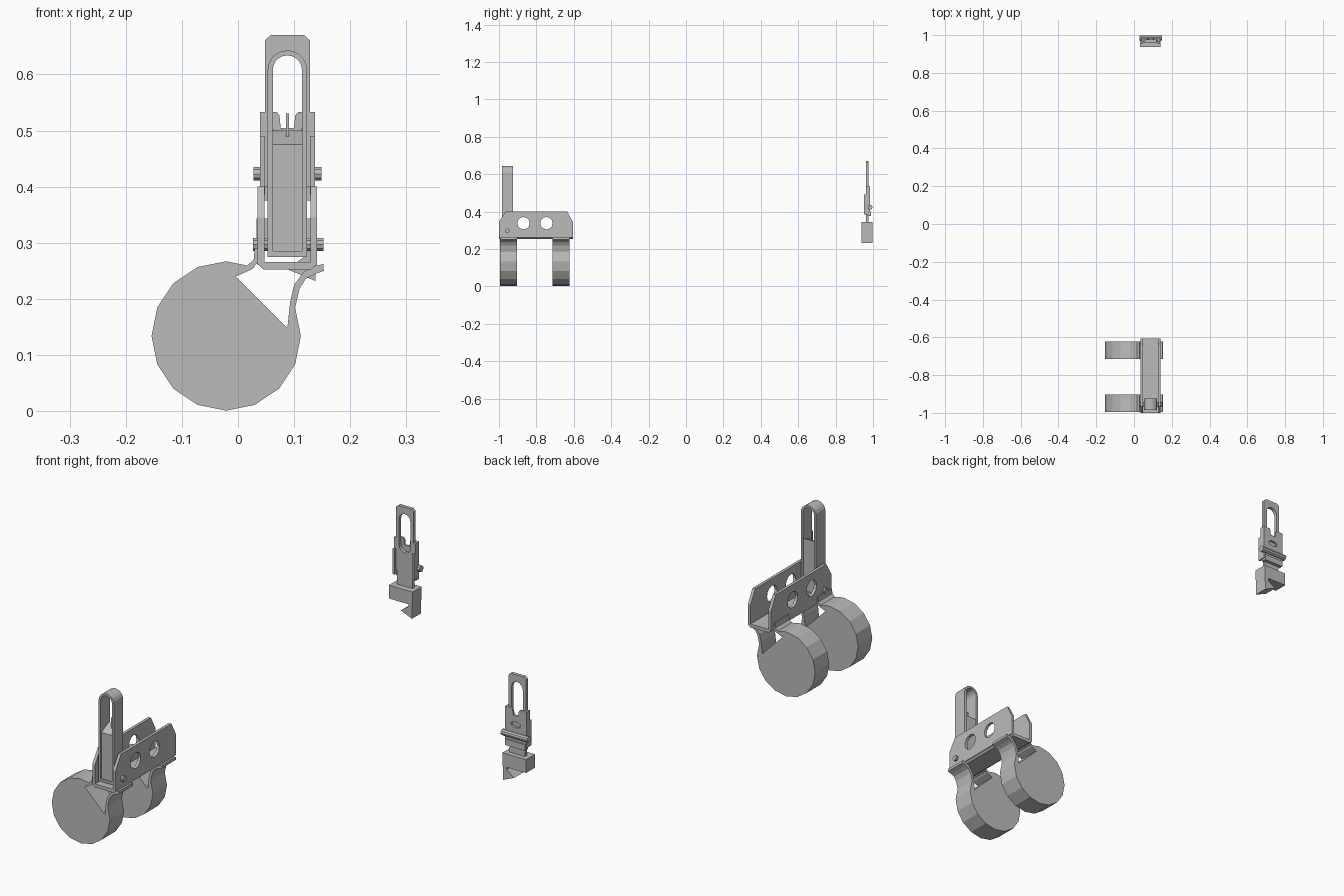
import bpy, bmesh, math
from mathutils import Matrix

cube = bpy.data.objects.get("Cube")
if cube:
    bpy.data.objects.remove(cube)

metal = bpy.data.materials.new("grey_metal")
metal.use_nodes = True
GREY = (0.5, 0.5, 0.5, 1)
metal.diffuse_color = GREY
metal.node_tree.nodes["Principled BSDF"].inputs["Base Color"].default_value = GREY

CX = 0.088  # centre line of both sights


def prism(name, loops, axis, lo, hi):
    """Extrude an outline (first loop) with holes (other loops) along x or y."""
    curve = bpy.data.curves.new(name, 'CURVE')
    curve.dimensions = '2D'
    curve.fill_mode = 'BOTH'
    curve.extrude = (hi - lo) / 2
    for loop in loops:
        spline = curve.splines.new('POLY')
        spline.points.add(len(loop) - 1)
        for point, (u, v) in zip(spline.points, loop):
            point.co = (u, v, 0, 1)
        spline.use_cyclic_u = True
    temp = bpy.data.objects.new(name + "_curve", curve)
    bpy.context.collection.objects.link(temp)
    graph = bpy.context.evaluated_depsgraph_get()
    mesh = bpy.data.meshes.new_from_object(temp.evaluated_get(graph))
    bpy.data.objects.remove(temp)
    mid = (lo + hi) / 2
    if axis == 'x':   # profile is (y, z)
        mat = Matrix(((0, 0, 1, mid), (1, 0, 0, 0), (0, 1, 0, 0), (0, 0, 0, 1)))
    else:             # profile is (x, z)
        mat = Matrix(((1, 0, 0, 0), (0, 0, -1, mid), (0, 1, 0, 0), (0, 0, 0, 1)))
    mesh.transform(mat)
    bm = bmesh.new()
    bm.from_mesh(mesh)
    bmesh.ops.remove_doubles(bm, verts=bm.verts, dist=1e-5)
    bmesh.ops.recalc_face_normals(bm, faces=bm.faces)
    for face in bm.faces:
        face.smooth = False
    bm.to_mesh(mesh)
    bm.free()
    mesh.materials.clear()
    mesh.materials.append(metal)
    obj = bpy.data.objects.new(name, mesh)
    bpy.context.collection.objects.link(obj)
    return obj


def arc(u, v, r, start, end, n, squash=1):
    """Points on an arc, angles in degrees, both ends included."""
    angles = [math.radians(start + (end - start) * i / n) for i in range(n + 1)]
    return [(u + r * math.cos(a), v + r * squash * math.sin(a)) for a in angles]


def circle(u, v, r, n=12, squash=1):
    return arc(u, v, r, 0, 360 - 360 / n, n - 1, squash)


def rect(u0, v0, u1, v1):
    return [(u0, v0), (u1, v0), (u1, v1), (u0, v1)]


def mirrored(half):
    """Complete a left-right symmetric outline given relative to the centre line."""
    return [(CX + u, v) for u, v in half] + [(CX - u, v) for u, v in reversed(half)]


# --- Front sight: channel bracket ---
plate = [(-1, 0.26), (-0.605, 0.26), (-0.605, 0.345), (-0.635, 0.40),
         (-0.965, 0.40), (-1, 0.345)]
holes = [circle(y, 0.338, 0.033) for y in (-0.869, -0.746)]
for side, x in (("right", CX - 0.053), ("left", CX + 0.041)):
    prism("bracket_wall_" + side, [plate] + holes, 'x', x, x + 0.012)
prism("bracket_floor", [mirrored([(0.042, 0.252), (0.053, 0.262), (0.053, 0.266)])],
      'y', -1, -0.605)
prism("bracket_pin", [circle(-0.955, 0.297, 0.012, 10)], 'x', 0.027, 0.152)

# --- Front sight: hooded loop with sloped block and post ---
outer = [(CX - 0.035, 0.275), (CX + 0.035, 0.275)] + arc(CX, 0.608, 0.035, 0, 180, 10)
inner = [(CX - 0.026, 0.285), (CX + 0.026, 0.285)] + arc(CX, 0.608, 0.026, 0, 180, 10)
prism("sight_hood", [outer, inner], 'y', -0.985, -0.925)
prism("hood_block", [[(-0.98, 0.28), (-0.93, 0.28), (-0.93, 0.50), (-0.98, 0.475)]],
      'x', CX - 0.027, CX + 0.027)
prism("front_post", [rect(-0.952, 0.48, -0.945, 0.53)], 'x', CX - 0.0025, CX + 0.0025)

# --- Front sight: two cut drums with curved straps ---
RX, RZ, R = -0.021, 0.134, 0.133
drum = arc(RX, RZ, R, 67.5, 382.5, 14)            # round body, open at upper right
drum += [(0.110, 0.219), (0.121, 0.236), (0.136, 0.244), (0.153, 0.250),
         (0.152, 0.262), (0.134, 0.258), (0.118, 0.249), (0.100, 0.225),
         (0.093, 0.195), (0.088, 0.148)]           # strap lip and notch bottom
drum += [(-0.004, 0.240), (0.021, 0.251), (0.037, 0.266), (0.039, 0.29),
         (0.030, 0.29), (0.028, 0.270), (0.017, 0.260)]  # strap to the bracket
for place, y in (("front", -0.995), ("rear", -0.715)):
    prism("drum_" + place, [drum], 'y', y, y + 0.092)

# --- Rear sight: clamp base with hook ---
base = [(0.033, 0.343), (0.033, 0.288), (0.122, 0.288), (0.122, 0.278),
        (0.0875, 0.253), (0.138, 0.232), (0.141, 0.343)]
prism("clamp_base", [base], 'y', 0.937, 0.996)

# --- Rear sight: leaf with rounded window ---
leaf = mirrored([(0.035, 0.34), (0.035, 0.40), (0.040, 0.40), (0.040, 0.661), (0.030, 0.67)])
window = arc(CX, 0.615, 0.026, 0, 180, 8) + arc(CX, 0.507, 0.026, 180, 360, 8)
prism("sight_leaf", [leaf, window], 'y', 0.962, 0.976)

# --- Rear sight: notched back plate, cheeks and hinge pin ---
back = mirrored([(0.049, 0.385), (0.049, 0.533), (0.019, 0.533), (0.014, 0.527),
                 (0.012, 0.505)])
slot = circle(CX, 0.468, 0.022, 12, 0.55)
prism("back_plate", [back, slot], 'y', 0.976, 0.985)
for side, x in (("right", CX - 0.049), ("left", CX + 0.040)):
    prism("cheek_" + side, [rect(0.952, 0.385, 0.985, 0.49)], 'x', x, x + 0.009)
    prism("upper_cheek_" + side, [rect(0.963, 0.49, 0.985, 0.533)], 'x', x, x + 0.009)
prism("hinge_pin", [circle(0.984, 0.423, 0.013, 10)], 'x', 0.028, 0.149)
prism("hinge_step", [rect(0.97, 0.375, 0.99, 0.40)], 'x', CX - 0.045, CX + 0.045)
